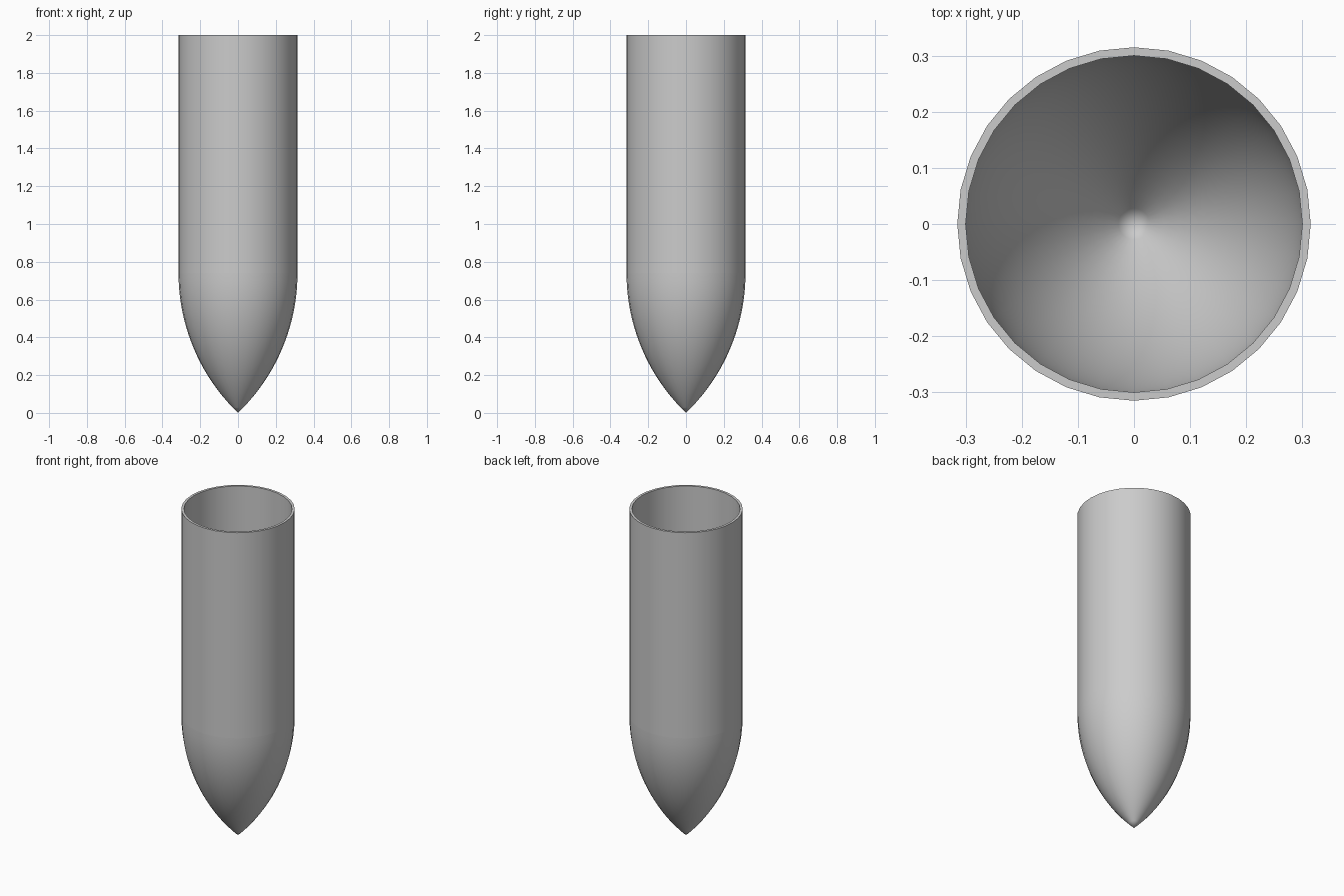
import bpy, bmesh, math

if "Cube" in bpy.data.objects:
    bpy.data.objects.remove(bpy.data.objects["Cube"], do_unlink=True)

SIDES, OUTER, INNER = 32, 0.315, 0.3
NOSE, TOP = 0.74, 2.0

grey = bpy.data.materials.new("plain_grey")
grey.use_nodes = True
colour = (0.6, 0.6, 0.6, 1)
grey.diffuse_color = colour
grey.node_tree.nodes["Principled BSDF"].inputs["Base Color"].default_value = colour


def lathe(name, profile):
    """Spin a closed (radius, height) profile around z."""
    bm = bmesh.new()
    verts = [bm.verts.new((r, 0, z)) for r, z in profile]
    edges = [bm.edges.new((a, b)) for a, b in zip(verts, verts[1:])]
    bmesh.ops.spin(bm, geom=verts + edges, cent=(0, 0, 0), axis=(0, 0, 1),
                   angle=math.tau, steps=SIDES, use_merge=True)
    bmesh.ops.remove_doubles(bm, verts=bm.verts, dist=0.0001)
    bmesh.ops.recalc_face_normals(bm, faces=bm.faces)
    mesh = bpy.data.meshes.new(name)
    bm.to_mesh(mesh)
    bm.free()
    mesh.materials.append(grey)
    obj = bpy.data.objects.new(name, mesh)
    bpy.context.collection.objects.link(obj)
    bpy.ops.object.select_all(action="DESELECT")
    obj.select_set(True)
    bpy.context.view_layer.objects.active = obj
    bpy.ops.object.shade_smooth_by_angle(angle=math.radians(35))
    return obj


def ogive(radius, tip, steps=20):
    """Circular arc from the tip up to the straight wall."""
    length = NOSE - tip
    rho = (radius ** 2 + length ** 2) / (2 * radius)
    sweep = math.asin(length / rho)
    arc = []
    for i in range(steps + 1):
        a = sweep * (1 - i / steps)
        arc.append((max(0, rho * math.cos(a) - rho + radius), NOSE - rho * math.sin(a)))
    return arc


# Open straight tube with a flat rim
lathe("tube_wall", [(INNER, NOSE), (INNER, TOP), (OUTER, TOP), (OUTER, NOSE)])

# Hollow pointed nose, outer skin and inner skin
lathe("pointed_nose", ogive(OUTER, 0) + ogive(INNER, 0.02)[::-1])
